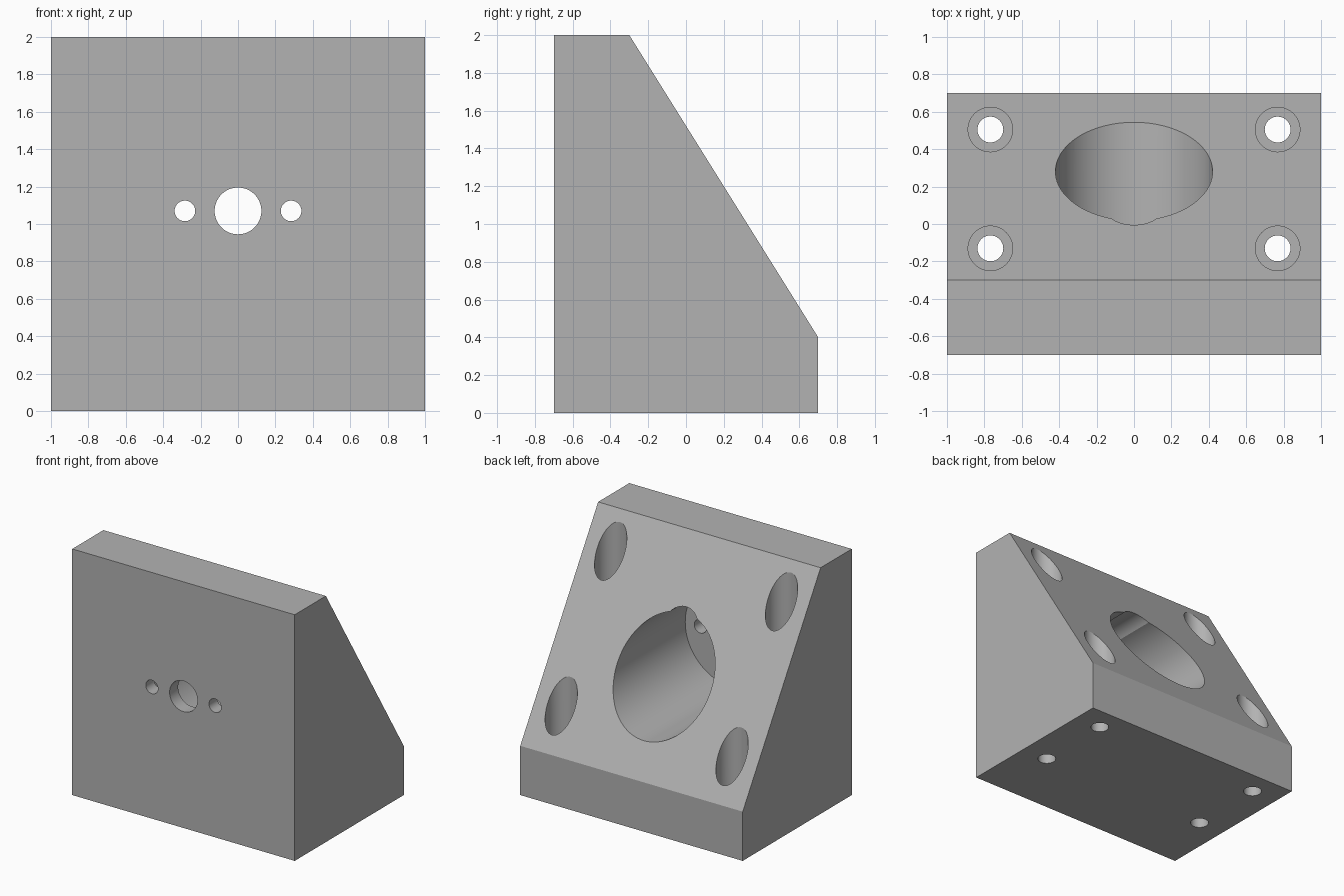
import bpy
import bmesh
import math

if "Cube" in bpy.data.objects:
    bpy.data.objects.remove(bpy.data.objects["Cube"])

grey = bpy.data.materials.new("plain grey")
grey.diffuse_color = (0.448, 0.448, 0.448, 1.0)
grey.use_nodes = True
grey.node_tree.nodes["Principled BSDF"].inputs["Base Color"].default_value = grey.diffuse_color


def prism(name, ring, start, end, place):
    """Extrude a closed 2D ring from start to end; place maps (u, v, depth) to xyz."""
    bm = bmesh.new()
    a = [bm.verts.new(place(u, v, start)) for u, v in ring]
    b = [bm.verts.new(place(u, v, end)) for u, v in ring]
    n = len(ring)
    bm.faces.new(a)
    bm.faces.new(b)
    for i in range(n):
        j = (i + 1) % n
        bm.faces.new((a[i], a[j], b[j], b[i]))
    bmesh.ops.recalc_face_normals(bm, faces=bm.faces)
    mesh = bpy.data.meshes.new(name)
    bm.to_mesh(mesh)
    bm.free()
    mesh.materials.append(grey)
    obj = bpy.data.objects.new(name, mesh)
    bpy.context.collection.objects.link(obj)
    return obj


def circle(cu, cv, r, n=64):
    return [(cu + r * math.cos(2 * math.pi * i / n),
             cv + r * math.sin(2 * math.pi * i / n)) for i in range(n)]


def along_x(u, v, d):
    return (d, u, v)


def along_y(u, v, d):
    return (u, d, v)


def along_z(u, v, d):
    return (u, v, d)


# Wedge block: side profile extruded across the width
profile = [(-0.7, 0), (0.7, 0), (0.7, 0.4), (-0.3, 2), (-0.7, 2)]
block = prism("mounting_block", profile, -1, 1, along_x)

AXIS_Z = 1.07     # height of the horizontal bore
FLOOR_Y = -0.59   # floor of the bore, behind the front wall
cutters = [
    # Large bore and the relief notch above it
    prism("bore_cutter", circle(0, AXIS_Z, 0.42, 96), FLOOR_Y, 1, along_y),
    prism("notch_cutter", circle(0, 1.368, 0.16), FLOOR_Y, 1, along_y),
    # Centre hole through the front wall
    prism("shaft_hole_cutter", circle(0, AXIS_Z, 0.125), -1, -0.3, along_y),
]
for x in (-0.284, 0.284):
    # Small screw holes beside the centre hole
    cutters.append(prism("screw_hole_cutter", circle(x, AXIS_Z, 0.055, 48), -1, -0.3, along_y))
for x in (-0.768, 0.768):
    for y in (-0.13, 0.505):
        # Vertical bolt holes with wide counterbores
        cutters.append(prism("counterbore_cutter", circle(x, y, 0.119), 0.2, 3, along_z))
        cutters.append(prism("bolt_hole_cutter", circle(x, y, 0.069), -1, 0.3, along_z))

bpy.context.view_layer.objects.active = block
block.select_set(True)
for cutter in cutters:
    cutter.hide_render = True
    mod = block.modifiers.new("cut", 'BOOLEAN')
    mod.operation = 'DIFFERENCE'
    mod.solver = 'EXACT'
    mod.object = cutter
    bpy.ops.object.modifier_apply(modifier=mod.name)
for cutter in cutters:
    bpy.data.objects.remove(cutter, do_unlink=True)

# Round hole walls, crisp block edges
bpy.ops.object.shade_smooth_by_angle(angle=math.radians(25))
